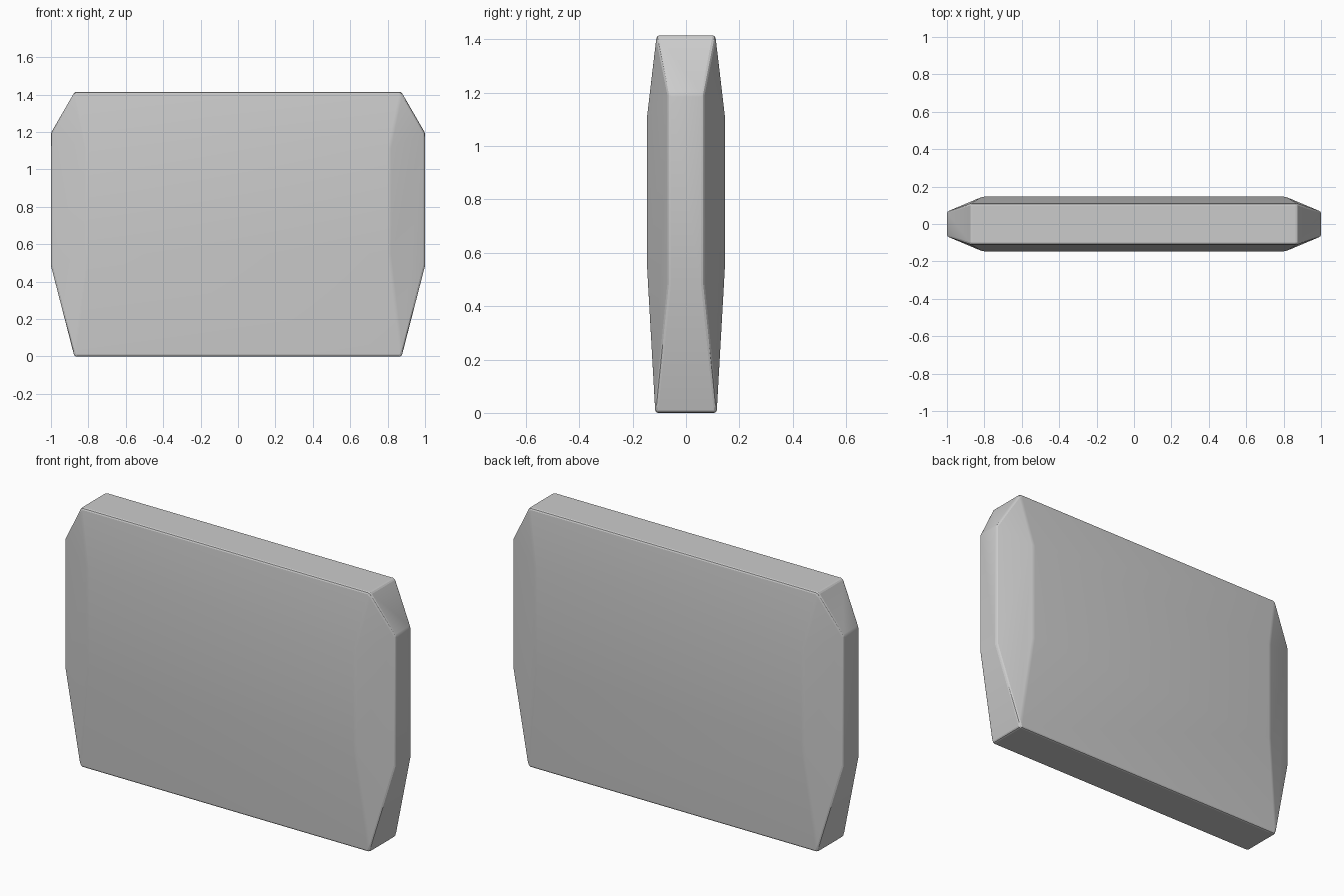
import bpy, bmesh
from math import radians

if "Cube" in bpy.data.objects:
    bpy.data.objects.remove(bpy.data.objects["Cube"])

# Ring corners of one quarter: half-width, half-depth, height
CORNERS = [
    (0.875, 0.115, 0.0),    # bottom
    (0.81, 0.146, 0.55),    # broad face, lower
    (0.81, 0.146, 1.11),    # broad face, upper
    (1.0, 0.066, 0.485),    # side face, lower
    (1.0, 0.066, 1.195),    # side face, upper
    (0.873, 0.110, 1.415),  # top
]

# Faceted slab: mirrored corners wrapped in a convex hull
bm = bmesh.new()
for x, y, z in CORNERS:
    for sx in (-1, 1):
        for sy in (-1, 1):
            bm.verts.new((sx * x, sy * y, z))
bmesh.ops.convex_hull(bm, input=bm.verts[:])
bmesh.ops.dissolve_limit(bm, angle_limit=radians(1), verts=bm.verts[:], edges=bm.edges[:])
bmesh.ops.recalc_face_normals(bm, faces=bm.faces[:])

mesh = bpy.data.meshes.new("faceted_slab")
bm.to_mesh(mesh)
bm.free()
slab = bpy.data.objects.new("faceted_slab", mesh)
bpy.context.collection.objects.link(slab)

# Slightly worn edges
bevel = slab.modifiers.new("soft_edges", 'BEVEL')
bevel.width = 0.01
bevel.segments = 2
bevel.limit_method = 'ANGLE'
bevel.angle_limit = radians(20)

bpy.context.view_layer.objects.active = slab
slab.select_set(True)
bpy.ops.object.modifier_apply(modifier=bevel.name)
bpy.ops.object.shade_smooth_by_angle(angle=radians(15))
